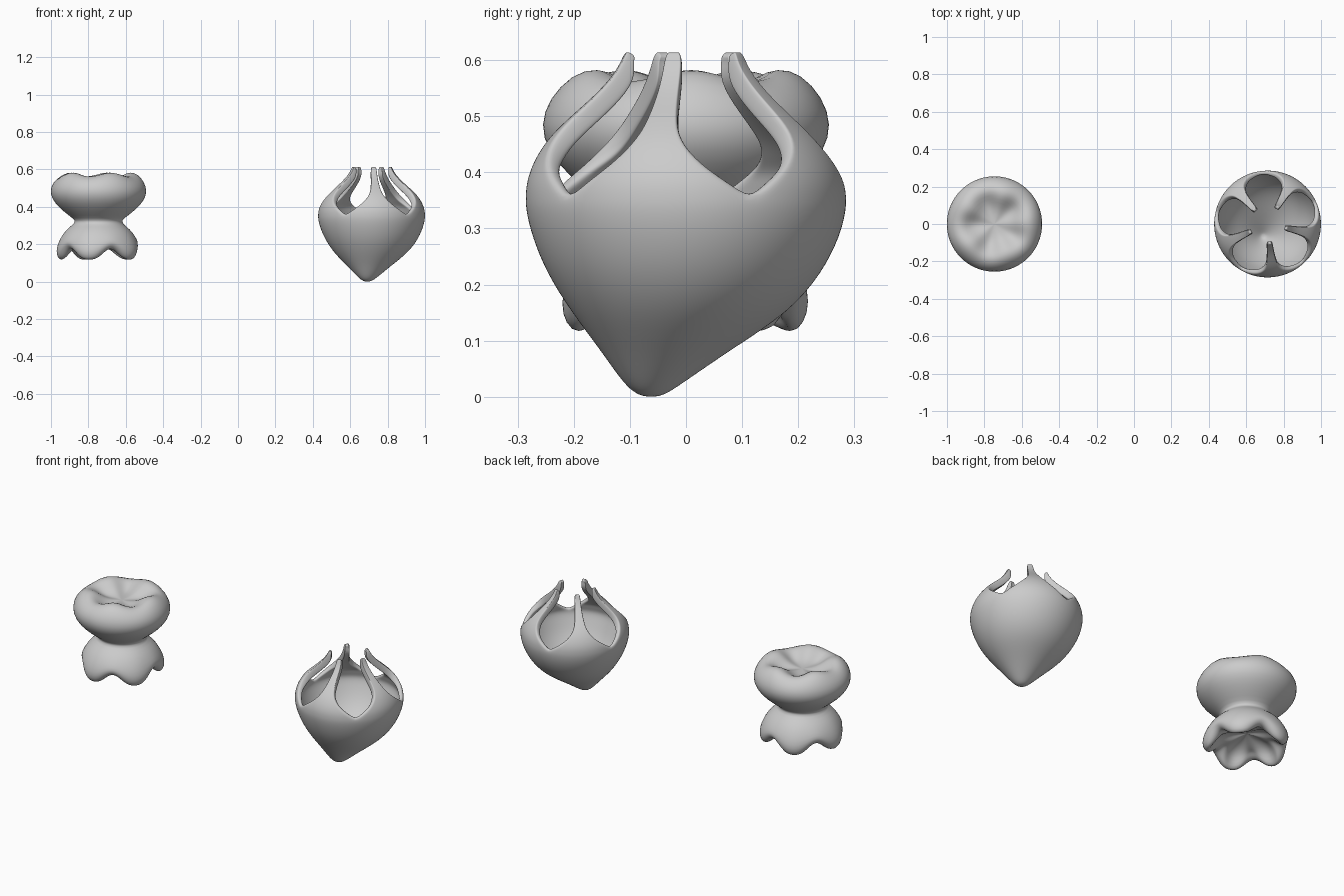
import bpy, bmesh
from math import sin, cos, radians, pi

if "Cube" in bpy.data.objects:
    bpy.data.objects.remove(bpy.data.objects["Cube"])


def finish(name, bm, levels=1):
    bmesh.ops.remove_doubles(bm, verts=bm.verts, dist=0.0004)
    bmesh.ops.recalc_face_normals(bm, faces=bm.faces)
    mesh = bpy.data.meshes.new(name)
    bm.to_mesh(mesh)
    bm.free()
    for p in mesh.polygons:
        p.use_smooth = True
    ob = bpy.data.objects.new(name, mesh)
    bpy.context.collection.objects.link(ob)
    sub = ob.modifiers.new("Smooth", 'SUBSURF')
    sub.levels = sub.render_levels = levels
    return ob


def skin(bm, rows, closed=False):
    # bridge equal-length rows of vertices with quads
    n = len(rows[0])
    for a, b in zip(rows, rows[1:]):
        for i in range(n if closed else n - 1):
            j = (i + 1) % n
            bm.faces.new((a[i], a[j], b[j], b[i]))


# Clawed pod: five sectors, full width in the bowl, narrowing to thick claws
# radius, z, half angle, x shift, y shift
POD = [(0.012, 0.000, 36, -.022, -.062), (0.032, 0.008, 36, -.022, -.062),
       (0.059, 0.030, 36, -.020, -.057), (0.118, 0.085, 36, -.013, -.036),
       (0.194, 0.150, 36, -.004, -.010), (0.246, 0.220, 36, 0, -.003),
       (0.275, 0.285, 36, 0, 0), (0.286, 0.330, 36, 0, 0),
       (0.287, 0.355, 36, 0, 0), (0.285, 0.380, 29, 0, 0),
       (0.276, 0.410, 20, 0, 0), (0.257, 0.445, 12.5, 0, 0),
       (0.231, 0.476, 8.5, 0, 0), (0.196, 0.508, 7.5, 0, 0),
       (0.154, 0.545, 7.5, 0, 0), (0.123, 0.582, 8.5, 0, 0),
       (0.112, 0.608, 8, 0, 0), (0.106, 0.617, 5, 0, 0)]
bm = bmesh.new()
COLS = 8
for k in range(5):
    mid = -12 + 72 * k
    rows = []
    for r, z, half, dx, dy in POD:
        row = []
        for c in range(COLS + 1):
            a = radians(mid + half * (2 * c / COLS - 1))
            row.append(bm.verts.new((0.714 + dx + r * cos(a), dy + r * sin(a), z)))
        rows.append(row)
    skin(bm, rows)
bmesh.ops.remove_doubles(bm, verts=bm.verts, dist=0.0004)
# close the pointed base
base = [e for e in bm.edges if e.is_boundary and all(v.co.z < 0.001 for v in e.verts)]
bmesh.ops.holes_fill(bm, edges=base, sides=0)
pod = finish("clawed_pod", bm, 2)
# wall: thin at the notch rims, thick along the claws
wall = pod.vertex_groups.new(name="wall")
for v in pod.data.vertices:
    if v.co.z < 0.3:
        w = 0.7
    elif v.co.z < 0.36:
        w = 0.55
    elif v.co.z < 0.43:
        w = 0.75
    else:
        w = 1.0 if v.co.z < 0.6 else 0.5
    wall.add([v.index], w, 'REPLACE')
solid = pod.modifiers.new("Wall", 'SOLIDIFY')
solid.thickness = 0.036
solid.offset = -1
solid.vertex_group = "wall"
pod.modifiers.move(1, 0)

# Waisted body: lathe with a five-lobed crater on top and a five-lobed hollow skirt
# radius, z, lift of top bumps, lift of skirt arches, radial lobing of the skirt
BODY = [(0.004, 0.528, 0, 0, 0), (0.050, 0.528, .001, 0, 0),
        (0.095, 0.535, .008, 0, 0), (0.135, 0.558, .016, 0, 0),
        (0.170, 0.575, .011, 0, 0), (0.207, 0.570, .008, 0, 0),
        (0.244, 0.533, .003, 0, 0), (0.260, 0.485, 0, 0, 0),
        (0.247, 0.438, 0, 0, 0), (0.208, 0.393, 0, 0, 0),
        (0.157, 0.352, 0, 0, 0), (0.122, 0.327, 0, 0, 0),
        (0.132, 0.307, 0, 0, 0), (0.171, 0.279, 0, 0, .01),
        (0.203, 0.229, 0, .01, .02), (0.218, 0.182, 0, .03, .03),
        (0.217, 0.145, 0, .05, .04), (0.200, 0.116, 0, .058, .05),
        (0.174, 0.116, 0, .060, .08), (0.156, 0.148, 0, .045, .12),
        (0.136, 0.188, 0, .005, .14), (0.090, 0.215, 0, -.015, .08),
        (0.040, 0.222, 0, -.008, 0), (0.004, 0.222, 0, 0, 0)]
bm = bmesh.new()
N = 60
rows = []
for r, z, top, arch, lobe in BODY:
    row = []
    for i in range(N):
        a = 2 * pi * i / N
        bump = cos(5 * (a - radians(3)))      # crater bumps
        leg = cos(5 * (a - radians(39)))      # skirt lobes
        rr = r * (1 + lobe * leg)
        zz = z + top * bump + arch * ((1 - leg) / 2) ** 1.5
        row.append(bm.verts.new((-0.746 + rr * cos(a), rr * sin(a), zz)))
    rows.append(row)
skin(bm, rows, closed=True)
bm.faces.new(rows[0])
bm.faces.new(rows[-1])
finish("lobed_waisted_body", bm, 1)
